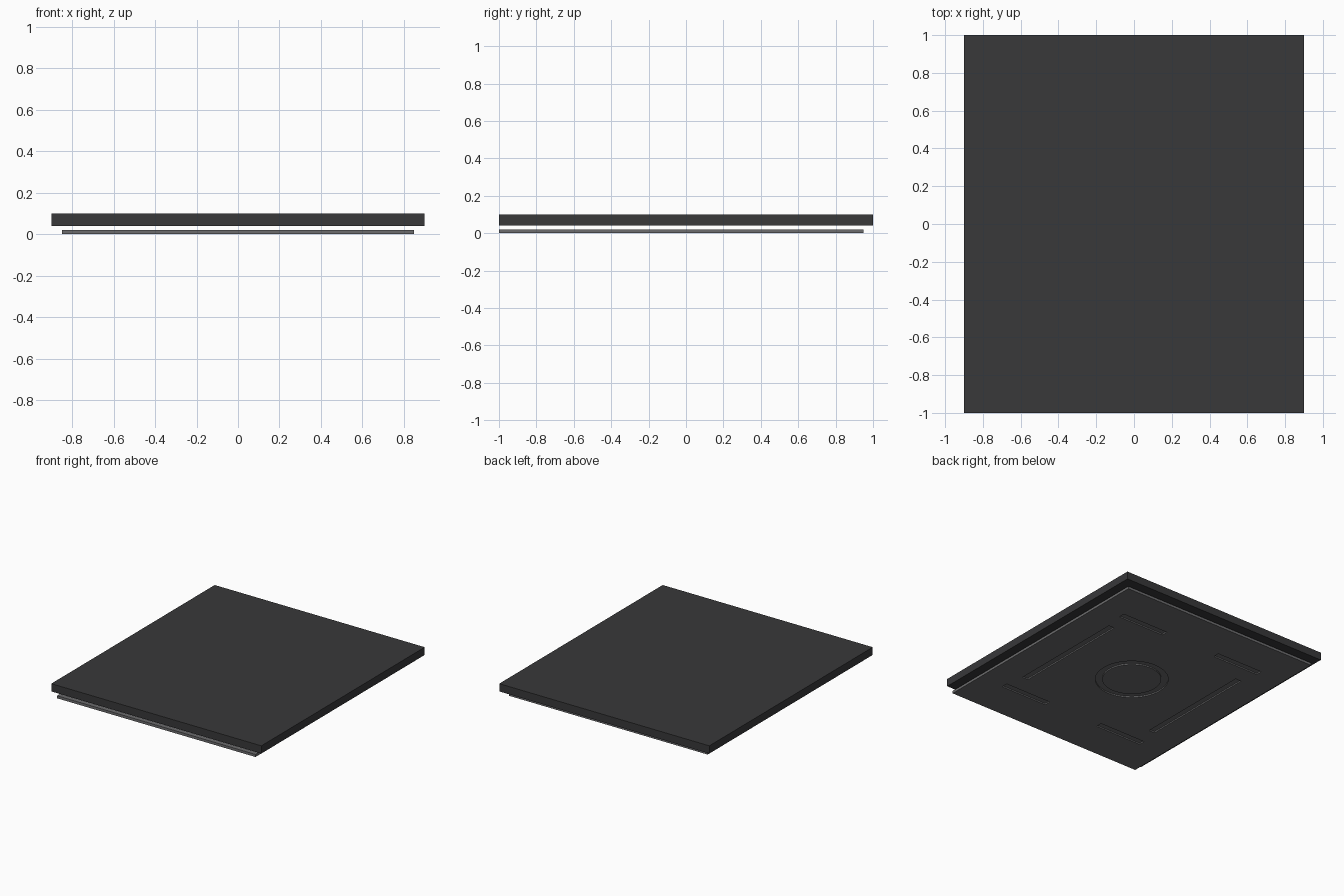
import bpy, bmesh, math
from mathutils import Matrix, Vector

if "Cube" in bpy.data.objects:
    bpy.data.objects.remove(bpy.data.objects["Cube"])

PLATE_Y = -0.025          # centre of the lower plate
GROOVE = 0.01             # depth of the grooves in its underside


def material(name, rgb):
    mat = bpy.data.materials.new(name)
    mat.diffuse_color = (*rgb, 1)
    mat.use_nodes = True
    mat.node_tree.nodes["Principled BSDF"].inputs["Base Color"].default_value = mat.diffuse_color
    return mat


def add_box(bm, lo, hi):
    lo, hi = Vector(lo), Vector(hi)
    size = hi - lo
    m = Matrix.Translation((lo + hi) / 2) @ Matrix.Diagonal((*size, 1))
    bmesh.ops.create_cube(bm, size=1, matrix=m)


def add_ring(bm, centre, r_in, r_out, z0, z1, n=64):
    # square cross-section swept around a circle
    section = [(r_in, z0), (r_out, z0), (r_out, z1), (r_in, z1)]
    loops = []
    for i in range(n):
        a = 2 * math.pi * i / n
        loops.append([bm.verts.new((centre[0] + r * math.cos(a),
                                    centre[1] + r * math.sin(a), z)) for r, z in section])
    for i in range(n):
        a, b = loops[i], loops[(i + 1) % n]
        for k in range(4):
            j = (k + 1) % 4
            bm.faces.new((a[k], b[k], b[j], a[j]))


def finish(bm, name, mat=None):
    bmesh.ops.recalc_face_normals(bm, faces=bm.faces)
    mesh = bpy.data.meshes.new(name)
    bm.to_mesh(mesh)
    bm.free()
    obj = bpy.data.objects.new(name, mesh)
    bpy.context.collection.objects.link(obj)
    if mat:
        mesh.materials.append(mat)
    return obj


# upper slab
bm = bmesh.new()
add_box(bm, (-0.9, -1, 0.04), (0.9, 1, 0.10))
finish(bm, "upper_slab", material("dark_slab", (0.04, 0.04, 0.042)))

# lower plate, flush with the front edge
bm = bmesh.new()
add_box(bm, (-0.85, -1, 0), (0.85, 0.95, 0.02))
plate = finish(bm, "lower_plate", material("grey_plate", (0.15, 0.15, 0.155)))

# grooves in the underside: a ring, two long slots, four short slots
bm = bmesh.new()
add_ring(bm, (0, PLATE_Y), 0.21, 0.26, -0.02, GROOVE)
for sx in (-1, 1):
    x = sx * 0.59
    add_box(bm, (x - 0.025, PLATE_Y - 0.48, -0.02), (x + 0.025, PLATE_Y + 0.48, GROOVE))
    for sy in (-1, 1):
        x, y = sx * 0.44, PLATE_Y + sy * 0.65
        add_box(bm, (x - 0.2, y - 0.025, -0.02), (x + 0.2, y + 0.025, GROOVE))
cutter = finish(bm, "groove_cutter")
cutter.hide_render = True

# cut the grooves and drop the cutter
mod = plate.modifiers.new("grooves", 'BOOLEAN')
mod.operation = 'DIFFERENCE'
mod.solver = 'EXACT'
mod.object = cutter
bpy.context.view_layer.objects.active = plate
plate.select_set(True)
bpy.ops.object.modifier_apply(modifier=mod.name)
bpy.data.objects.remove(cutter)
bpy.ops.object.shade_smooth_by_angle(angle=math.radians(30))
